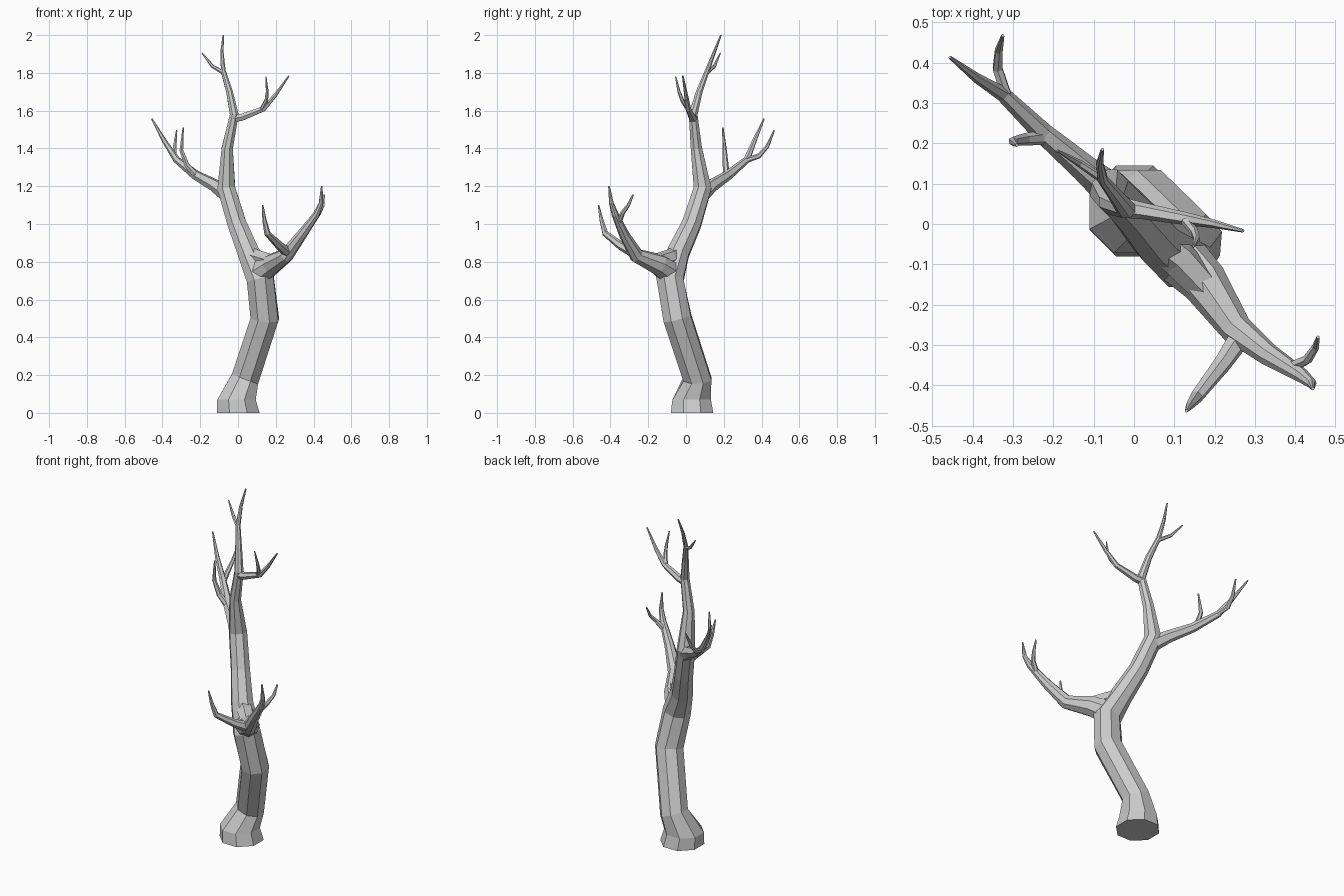
import bpy, bmesh
from math import cos, sin, pi
from mathutils import Vector


def limb(name, path, sides=6, flat_start=False):
    """Faceted tapered tube through (x, y, z, radius) points."""
    pts = [Vector(p[:3]) for p in path]
    bm = bmesh.new()
    rings = []
    ref = None
    for i, p in enumerate(pts):
        a = (p - pts[i - 1]).normalized() if i else Vector()
        b = (pts[i + 1] - p).normalized() if i < len(pts) - 1 else Vector()
        t = (a + b).normalized()
        if flat_start and i < 2:
            t = Vector((0, 0, 1))
        if ref is None:
            ref = Vector((1, 0, 0)) if abs(t.x) < 0.8 else Vector((0, 0, 1))
        u = (ref - t * ref.dot(t)).normalized()
        v = t.cross(u)
        ref = u
        ring = []
        for k in range(sides):
            ang = 2 * pi * (k + 0.5) / sides
            ring.append(bm.verts.new(p + (u * cos(ang) + v * sin(ang)) * path[i][3] * 1.04))
        rings.append(ring)
    for r0, r1 in zip(rings, rings[1:]):
        for k in range(sides):
            n = (k + 1) % sides
            bm.faces.new((r0[k], r0[n], r1[n], r1[k]))
    bm.faces.new(rings[0][::-1])
    bm.faces.new(rings[-1])
    mesh = bpy.data.meshes.new(name)
    bm.to_mesh(mesh)
    bm.free()
    obj = bpy.data.objects.new(name, mesh)
    bpy.context.collection.objects.link(obj)


# Trunk with flared foot, running up to the crown tip
limb("trunk", [(0.002, 0.032, 0, .117), (-0.008, 0.03, .07, .106), (.037, .06, .18, .077),
               (.142, -.045, .5, .077), (.118, -.085, .71, .075), (.055, -.04, .85, .060),
               (-.005, .03, 1.0, .052), (-.062, .088, 1.19, .049), (-.057, .055, 1.4, .031),
               (-.02, .038, 1.58, .024), (-.045, .07, 1.7, .018), (-.078, .112, 1.81, .013),
               (-.085, .15, 1.91, .009), (-.078, .185, 2.0, .004)], 8, True)

# Lower right branch and its twigs
limb("lower_branch", [(.11, -.08, .74, .066), (.175, -.145, .785, .056), (.255, -.262, .833, .038),
                      (.335, -.325, .94, .027), (.415, -.375, 1.05, .018),
                      (.44, -.395, 1.11, .012), (.443, -.408, 1.2, .004)], 8)
limb("lower_crotch", [(.05, -.04, .84, .045), (.11, -.085, .82, .045), (.18, -.16, .80, .04)])
limb("lower_twig_inner", [(.27, -.27, .845, .028), (.22, -.345, .885, .022),
                          (.155, -.428, .95, .016), (.14, -.447, 1.02, .011), (.13, -.463, 1.1, .004)])
limb("lower_twig_outer", [(.39, -.355, 1.01, .015), (.43, -.335, 1.06, .012),
                          (.45, -.305, 1.10, .009), (.456, -.28, 1.155, .004)])

# Upper left branch and its twigs
limb("upper_branch", [(-.06, .085, 1.16, .042), (-.125, .14, 1.205, .033), (-.225, .225, 1.26, .025),
                      (-.325, .322, 1.34, .018), (-.39, .362, 1.44, .012), (-.456, .413, 1.557, .004)])
limb("upper_twig_outer", [(-.315, .315, 1.335, .014), (-.338, .385, 1.36, .013),
                          (-.335, .43, 1.41, .010), (-.325, .467, 1.495, .004)])
limb("upper_twig_inner", [(-.215, .215, 1.25, .018), (-.27, .21, 1.31, .015),
                          (-.30, .205, 1.39, .011), (-.29, .195, 1.51, .004)])

# Crown side branch and twigs
limb("crown_branch", [(-.025, .04, 1.56, .024), (.02, .033, 1.565, .020), (.135, .012, 1.61, .015),
                      (.2, 0, 1.685, .010), (.27, -.017, 1.785, .004)])
limb("crown_branch_twig", [(.125, .012, 1.605, .012), (.15, -.02, 1.655, .010),
                           (.155, -.037, 1.7, .008), (.148, -.055, 1.78, .003)])
limb("crown_twig", [(-.075, .11, 1.80, .011), (-.135, .15, 1.835, .009), (-.19, .182, 1.905, .003)])
